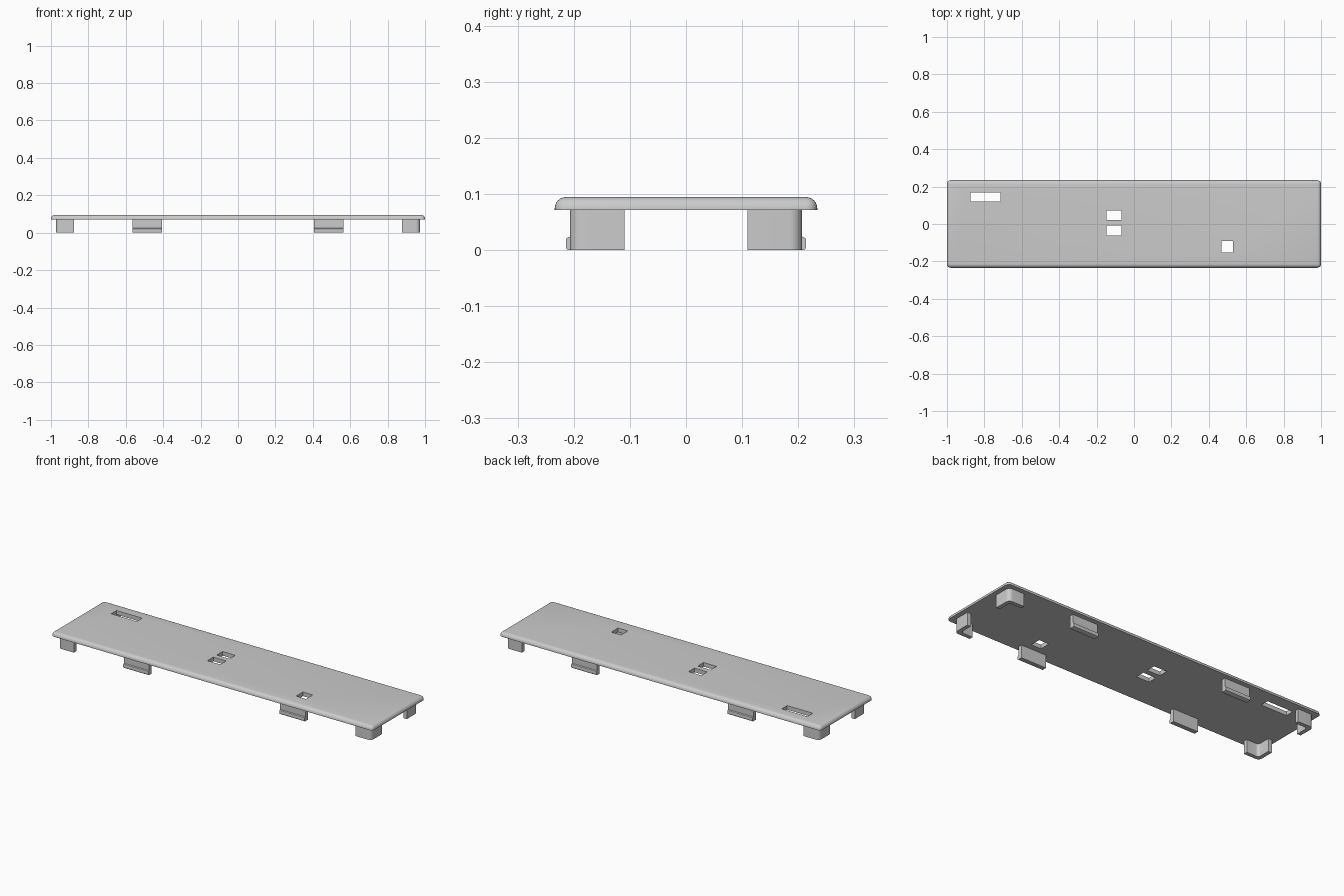
import bpy, bmesh, math
from mathutils import Vector

if "Cube" in bpy.data.objects:
    bpy.data.objects.remove(bpy.data.objects["Cube"], do_unlink=True)

HALF_X, HALF_Y = 1.0, 0.234      # plate half size
BASE, TOP = 0.0715, 0.0945       # plate underside and top
LEG_X, LEG_Y = 0.973, 0.207      # outer faces of the legs
WALL, LEG = 0.022, 0.097         # leg wall thickness and arm length

grey = bpy.data.materials.new("light grey plastic")
grey.use_nodes = True
colour = (0.6, 0.6, 0.6, 1)
grey.diffuse_color = colour
grey.node_tree.nodes["Principled BSDF"].inputs["Base Color"].default_value = colour


def make_object(name, bm):
    bmesh.ops.recalc_face_normals(bm, faces=bm.faces[:])
    mesh = bpy.data.meshes.new(name)
    bm.to_mesh(mesh)
    bm.free()
    obj = bpy.data.objects.new(name, mesh)
    bpy.context.collection.objects.link(obj)
    mesh.materials.append(grey)
    return obj


def add_box(bm, x0, x1, y0, y1, z0, z1):
    verts = bmesh.ops.create_cube(bm, size=1)["verts"]
    for v in verts:
        v.co = Vector((x1 if v.co.x > 0 else x0,
                       y1 if v.co.y > 0 else y0,
                       z1 if v.co.z > 0 else z0))


def extrude(name, points, direction):
    bm = bmesh.new()
    face = bm.faces.new([bm.verts.new(p) for p in points])
    new = bmesh.ops.extrude_face_region(bm, geom=[face])["geom"]
    moved = [g for g in new if isinstance(g, bmesh.types.BMVert)]
    bmesh.ops.translate(bm, verts=moved, vec=direction)
    return make_object(name, bm)


def smooth(obj):
    bpy.ops.object.select_all(action="DESELECT")
    obj.select_set(True)
    bpy.context.view_layer.objects.active = obj
    bpy.ops.object.shade_smooth_by_angle(angle=math.radians(35))


def arc(cx, cy, r, steps=6):
    angles = [math.pi / 2 * i / steps for i in range(steps + 1)]
    return [(cx + r * math.cos(a), cy + r * math.sin(a)) for a in angles]


# Cover plate with rounded upper rim and corners
bm = bmesh.new()
add_box(bm, -HALF_X, HALF_X, -HALF_Y, HALF_Y, BASE, TOP)
rim = [e for e in bm.edges if max(v.co.z for v in e.verts) > TOP - 0.001]
bmesh.ops.bevel(bm, geom=rim, offset=0.02, segments=6, profile=0.5, affect="EDGES")
plate = make_object("cover_plate", bm)

# Rectangular openings through the plate
bm = bmesh.new()
for x0, x1, y0, y1 in [(-0.873, -0.713, 0.12, 0.168),
                       (-0.147, -0.067, 0.021, 0.073),
                       (-0.147, -0.067, -0.061, -0.009),
                       (0.468, 0.529, -0.152, -0.092)]:
    add_box(bm, x0, x1, y0, y1, BASE - 0.05, TOP + 0.05)
cutter = make_object("opening_cutter", bm)
cutter.hide_render = True
cut = plate.modifiers.new("openings", "BOOLEAN")
cut.operation = "DIFFERENCE"
cut.solver = "EXACT"
cut.object = cutter
bpy.context.view_layer.objects.active = plate
plate.select_set(True)
bpy.ops.object.modifier_apply(modifier=cut.name)
bpy.data.objects.remove(cutter, do_unlink=True)
smooth(plate)

# Corner legs: rounded L sections
R_OUT, R_IN = 0.022, 0.016
outer = arc(LEG_X - R_OUT, LEG_Y - R_OUT, R_OUT)
inner = arc(LEG_X - WALL - R_IN, LEG_Y - WALL - R_IN, R_IN)
section = ([(LEG_X, LEG_Y - LEG)] + outer
           + [(LEG_X - LEG, LEG_Y), (LEG_X - LEG, LEG_Y - WALL)]
           + inner[::-1] + [(LEG_X - WALL, LEG_Y - LEG)])

# Snap clips: thin wall with a rounded catch along its lower edge
clip = [(LEG_Y - WALL, 0), (LEG_Y + 0.003, 0), (LEG_Y + 0.006, 0.002),
        (LEG_Y + 0.007, 0.006), (LEG_Y + 0.007, 0.018), (LEG_Y + 0.006, 0.021),
        (LEG_Y + 0.003, 0.023), (LEG_Y, 0.024), (LEG_Y, BASE), (LEG_Y - WALL, BASE)]

for sx, side in ((1, "left"), (-1, "right")):
    for sy, end in ((-1, "front"), (1, "back")):
        smooth(extrude(f"{end}_{side}_corner_leg",
                       [(sx * x, sy * y, 0) for x, y in section], (0, 0, BASE)))
        smooth(extrude(f"{end}_{side}_snap_clip",
                       [(sx * 0.407, sy * y, z) for y, z in clip], (sx * 0.157, 0, 0)))
